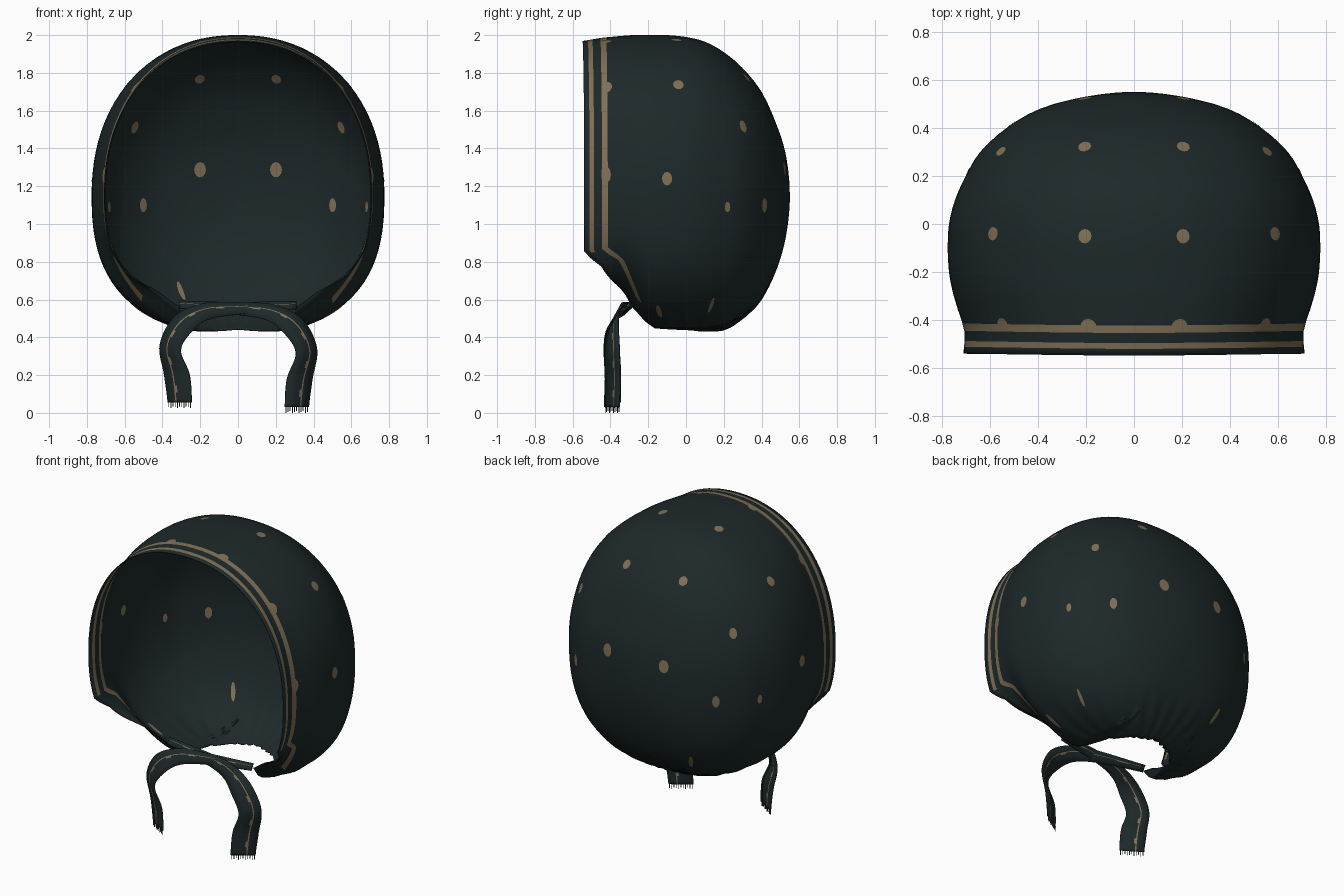
import bpy, bmesh, math
from mathutils import Vector
from mathutils.bvhtree import BVHTree

cube = bpy.data.objects.get("Cube")
if cube:
    bpy.data.objects.remove(cube, do_unlink=True)


def material(name, rgb):
    m = bpy.data.materials.new(name)
    m.use_nodes = True
    m.diffuse_color = (*rgb, 1)
    m.node_tree.nodes["Principled BSDF"].inputs["Base Color"].default_value = (*rgb, 1)
    return m


CLOTH = material("dark teal cloth", (0.0125, 0.0215, 0.0225))
TAN = material("tan print", (0.215, 0.16, 0.092))
THREAD = material("grey thread", (0.05, 0.055, 0.055))


def add_object(name, bm, mats, thickness=0):
    mesh = bpy.data.meshes.new(name)
    bm.to_mesh(mesh)
    bm.free()
    obj = bpy.data.objects.new(name, mesh)
    bpy.context.collection.objects.link(obj)
    for m in mats:
        mesh.materials.append(m)
    bpy.ops.object.select_all(action='DESELECT')
    obj.select_set(True)
    bpy.context.view_layer.objects.active = obj
    bpy.ops.object.shade_smooth_by_angle(angle=math.radians(60))
    if thickness:
        mod = obj.modifiers.new("thickness", 'SOLIDIFY')
        mod.thickness = thickness
        mod.offset = -1


def spline(rows, u):
    """Point at index u on a smooth curve; the first and last rows only steer it."""
    i = min(int(u), len(rows) - 4)
    t = u - i
    return [b + 0.5 * t * (c - a + t * (2 * a - 5 * b + 4 * c - d + t * (3 * (b - c) + d - a)))
            for a, b, c, d in zip(*rows[i:i + 4])]


def lerp_table(table, x):
    for (x0, y0), (x1, y1) in zip(table, table[1:]):
        if x <= x1:
            return y0 + (y1 - y0) * (x - x0) / (x1 - x0)
    return table[-1][1]


# Bonnet profile from crown back to face edge: y, half width, top, bottom
MID = 1.15
PROFILE = [(.53, -.2, .94, 1.36),
           (.55, 0, MID, MID), (.53, .2, 1.36, .94), (.48, .39, 1.525, .76),
           (.4, .53, 1.7, .6), (.3, .64, 1.825, .5), (.2, .7, 1.91, .44),
           (.1, .745, 1.965, .42), (0, .77, 1.99, .42), (-.1, .775, 2, .42),
           (-.2, .77, 2, .44), (-.28, .755, 2, .53), (-.35, .735, 1.995, .58),
           (-.45, .705, 1.985, .53), (-.54, .71, 1.97, .5),
           (-.63, .71, 1.96, .48)]
LAST = len(PROFILE) - 3
# Edge of the cloth: angle from the top, y where the cloth stops
EDGE = [(0, -.548), (60, -.54), (112, -.538), (116, -.505), (122, -.45), (146, -.35),
        (161, -.28), (163, -.16), (166, .03), (172, .15), (180, .2)]


def station(y):
    lo, hi = 0, LAST + 0.2
    for _ in range(30):
        m = (lo + hi) / 2
        lo, hi = (m, hi) if spline(PROFILE, m)[0] > y else (lo, m)
    return lo


def surface(u, deg):
    y, w, top, low = spline(PROFILE, u)
    s, c = math.sin(math.radians(deg)), math.cos(math.radians(deg))
    power = 0.92 if c > 0 else 0.8
    x = w * math.copysign(abs(s) ** power, s)
    z = MID + (top - MID if c > 0 else low - MID) * abs(c) ** power
    p = Vector((x, y, z))
    # gathers around the neck hole
    fade = min(1, max(0, (0.7 - z) / 0.25)) ** 2
    out = Vector((x, y, 0))
    if out.length > 0.05:
        p += out.normalized() * 0.011 * fade * math.cos(26 * math.atan2(y, x))
    return p


# Bonnet shell, with two printed stripes following the face edge
half = [i * 4 for i in range(28)] + [111 + i for i in range(70)]
angles = [-a for a in half[:0:-1]] + half
STEPS = 34
OFFSETS = (.125, .094, .052, .028, 0)
STRIPE_ENDS = {STEPS: 144, STEPS + 2: 113}
bm = bmesh.new()
grid = []
for a in angles:
    end = lerp_table(EDGE, abs(a))
    body = station(end + .155)
    stops = [body * k / STEPS for k in range(STEPS)]
    stops += [station(end + d) for d in OFFSETS]
    grid.append([bm.verts.new(surface(u, a)) for u in stops])
for j in range(len(angles) - 1):
    for k in range(len(grid[0]) - 1):
        f = bm.faces.new((grid[j][k], grid[j + 1][k], grid[j + 1][k + 1], grid[j][k + 1]))
        f.material_index = int(abs(angles[j]) < STRIPE_ENDS.get(k, 0))
bmesh.ops.remove_doubles(bm, verts=bm.verts, dist=0.0002)
bmesh.ops.recalc_face_normals(bm, faces=bm.faces)
if max(bm.faces, key=lambda f: f.calc_center_median().z).normal.z < 0:
    bmesh.ops.reverse_faces(bm, faces=bm.faces)
tree = BVHTree.FromBMesh(bm)
add_object("bonnet_shell", bm, (CLOTH, TAN), 0.006)

# Printed dots, seen on the outside and the lining: x, y, z, half width, half height
DOTS = [(.21, .34, 1.79, .027, .029), (.205, .53, 1.29, .032, .041), (.49, .39, 1.1, .022, .038),
        (.56, .31, 1.52, .023, .034), (.205, -.05, 1.98, .03, .028), (.59, -.04, 1.74, .028, .031),
        (.775, -.1, 1.24, .027, .036), (.69, .22, 1.09, .016, .028), (.19, -.43, 1.97, .036, .034),
        (.57, -.43, 1.74, .034, .036), (.71, -.43, 1.26, .034, .046), (.5, -.14, .55, .014, .06)]
DOTS += [(-x, *rest) for x, *rest in DOTS]
# Dots drawn out into streaks by the gathers
DOTS += [(.5, .12, .6, .01, .06), (-.3, .37, .65, .014, .06)]
CENTRE = Vector((0, -.05, MID))
HEM_LINE = -.44
bm = bmesh.new()
for x, y, z, rw, rh in DOTS:
    spot = tree.find_nearest(Vector((x, y, z)))[0]
    d = (spot - CENTRE).normalized()
    across = d.cross(Vector((0, 0, 1))).normalized()
    up = across.cross(d)
    for lift in (0.002, -0.009):
        rings = []
        for r in (0.33, 0.67, 1):
            ring = []
            for i in range(12):
                t = math.tau * i / 12
                q = spot + r * (across * rw * math.cos(t) + up * rh * math.sin(t))
                q.y = max(q.y, HEM_LINE)
                ray = (q - CENTRE).normalized()
                hit = tree.ray_cast(CENTRE, ray)[0] or q
                ring.append(bm.verts.new(hit + ray * lift))
            rings.append(ring)
        faces = [bm.faces.new(rings[0])]
        for inner, outer in zip(rings, rings[1:]):
            for i in range(12):
                n = (i + 1) % 12
                faces.append(bm.faces.new((inner[i], outer[i], outer[n], inner[n])))
        for f in faces:
            f.normal_update()
            if f.normal.dot(d) * lift < 0:
                f.normal_flip()
add_object("printed_dots", bm, (TAN,))

# Ribbon ties: centre line and half-width vector, from the neck corner to the hanging end
TIE = [(-.5, -.24, .58, 0, .01, .02),
       (-.31, -.275, .572, 0, .012, .02), (0, -.31, .55, 0, .015, .032),
       (.17, -.35, .53, .015, .02, .042), (.29, -.385, .46, .045, .03, .04),
       (.36, -.39, .33, .055, .04, .015), (.325, -.385, .18, .067, .04, 0),
       (.31, -.39, .03, .063, .04, 0),
       (.31, -.39, -.1, .06, .04, 0)]
COLUMNS = (-1, -.2, .1, .24, .34, 1)
ROWS = 48


def build_tie(name, side, back, lift):
    bm = bmesh.new()
    rows = []
    for i in range(ROWS + 1):
        p = spline(TIE, (len(TIE) - 3) * i / ROWS)
        c, w = Vector(p[:3]), Vector(p[3:])
        c += Vector((0, back * (1 - i / ROWS), lift * i / ROWS))
        rows.append([bm.verts.new(((c + w * t).x * side, (c + w * t).y, (c + w * t).z))
                     for t in COLUMNS])
    for i in range(ROWS):
        for k in range(len(COLUMNS) - 1):
            f = bm.faces.new((rows[i][k], rows[i][k + 1], rows[i + 1][k + 1], rows[i + 1][k]))
            f.material_index = int(k == 3 or (k == 2 and i % 8 in (3, 4)))
    a, b = rows[-1][0].co.copy(), rows[-1][-1].co.copy()
    add_object(name, bm, (CLOTH, TAN), 0.006)

    # Frayed threads below the ribbon end
    bm = bmesh.new()
    along = (b - a).normalized() * 0.002
    for i in range(11):
        top = a.lerp(b, (i + 0.5) / 11)
        drop = Vector((0, 0, 0.03 - 0.005 * (i % 3)))
        bm.faces.new([bm.verts.new(v) for v in
                      (top - along, top + along, top + along - drop, top - along - drop)])
    add_object(name + "_fringe", bm, (THREAD,), 0.003)


build_tie("left_tie", 1, 0, 0)
build_tie("right_tie", -1, -0.02, 0.025)
